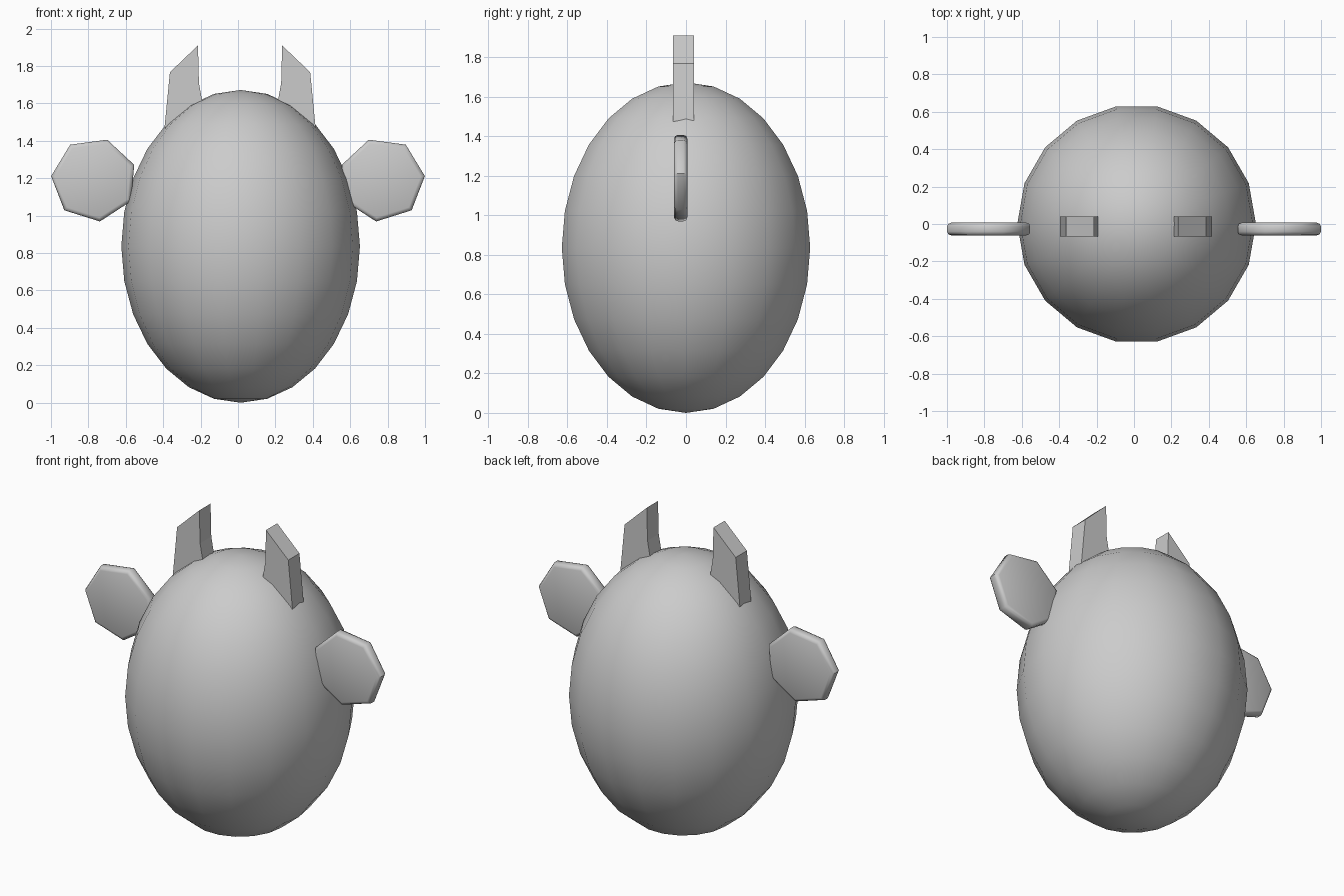
import bpy, bmesh, math
from mathutils import Matrix

if "Cube" in bpy.data.objects:
    bpy.data.objects.remove(bpy.data.objects["Cube"])


def plate(name, pts, y0, y1, bevel=0.0):
    """Extrude an x/z outline along y, optionally rounding the rim."""
    bm = bmesh.new()
    front = [bm.verts.new((x, y0, z)) for x, z in pts]
    back = [bm.verts.new((x, y1, z)) for x, z in pts]
    rims = [bm.faces.new(front), bm.faces.new(back[::-1])]
    n = len(pts)
    for i in range(n):
        j = (i + 1) % n
        bm.faces.new((front[i], back[i], back[j], front[j]))
    bmesh.ops.recalc_face_normals(bm, faces=bm.faces)
    if bevel:
        edges = [e for f in rims for e in f.edges]
        bmesh.ops.bevel(bm, geom=edges, offset=bevel, segments=2,
                        profile=0.5, affect='EDGES')
        for f in bm.faces:
            f.smooth = True
    me = bpy.data.meshes.new(name)
    bm.to_mesh(me)
    bm.free()
    ob = bpy.data.objects.new(name, me)
    bpy.context.collection.objects.link(ob)
    if bevel:
        bpy.context.view_layer.objects.active = ob
        bpy.ops.object.select_all(action='DESELECT')
        ob.select_set(True)
        bpy.ops.object.shade_smooth_by_angle(angle=math.radians(48))
    return ob


# Egg-shaped body, slightly off centre
bm = bmesh.new()
bmesh.ops.create_uvsphere(
    bm, u_segments=18, v_segments=14, radius=1,
    matrix=Matrix.Translation((0.014, 0, 0.836))
    @ Matrix.Diagonal((0.638, 0.638, 0.836, 1))
    @ Matrix.Rotation(math.radians(90), 4, 'Z'))
for f in bm.faces:
    f.smooth = True
mesh = bpy.data.meshes.new("body")
bm.to_mesh(mesh)
bm.free()
bpy.context.collection.objects.link(bpy.data.objects.new("body", mesh))

# Seven-sided ear outline and flat horn outline
ear = [(0.77 + 0.23 * math.cos(a), 1.192 + 0.225 * math.sin(a))
       for a in (math.radians(5 + i * 360 / 7) for i in range(7))]
horn = [(0.225, 1.91), (0.375, 1.767), (0.403, 1.48), (0.39, 1.38),
        (0.19, 1.45), (0.20, 1.60), (0.22, 1.71)]

for side, s in (("right", 1), ("left", -1)):
    plate("ear_" + side, [(s * x, z) for x, z in ear], -0.061, 0.007, 0.02)
    plate("horn_" + side, [(s * x + 0.011, z) for x, z in horn], -0.067, 0.041)
